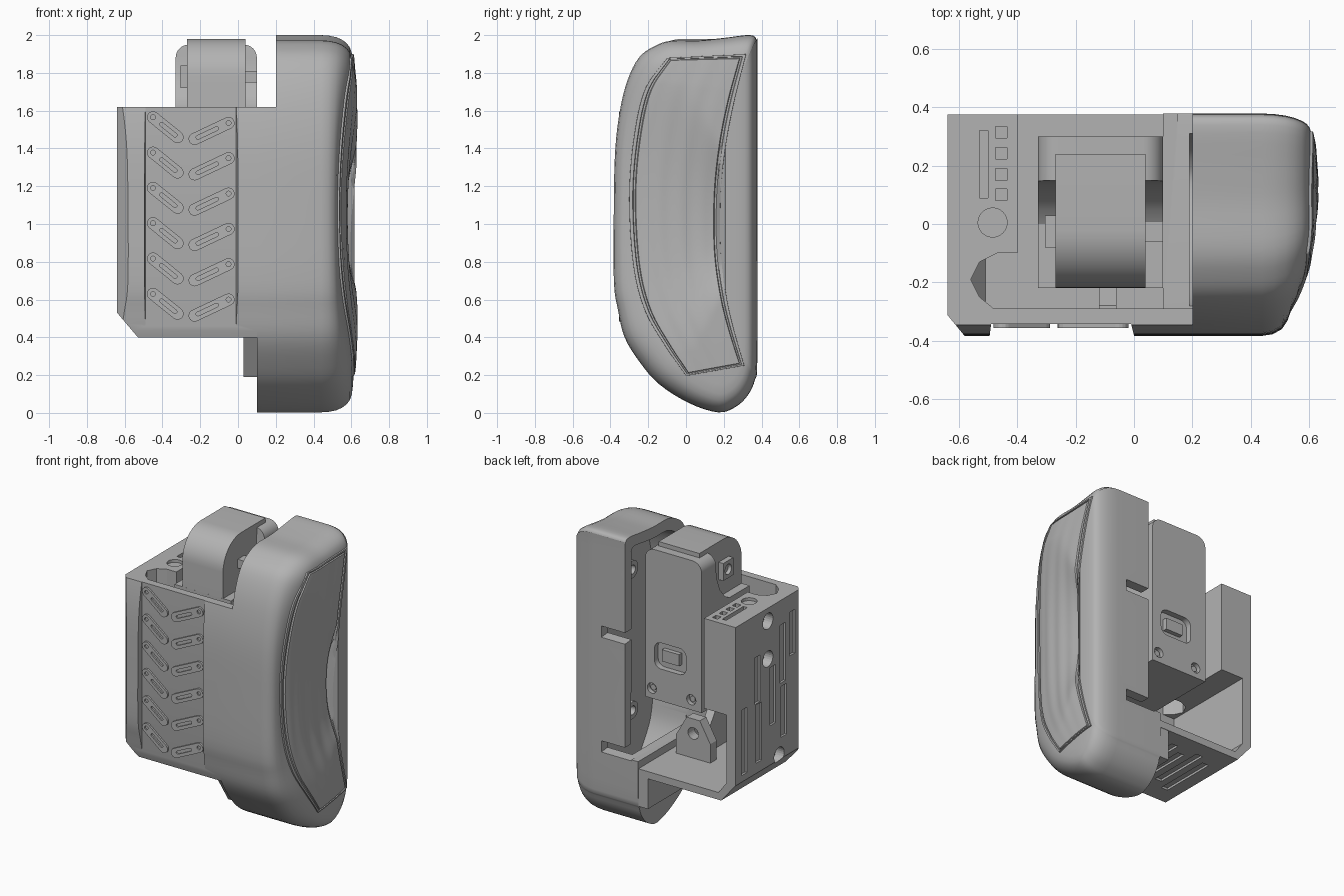
import bpy, bmesh, math
from mathutils import Vector
from mathutils.bvhtree import BVHTree

if "Cube" in bpy.data.objects:
    bpy.data.objects.remove(bpy.data.objects["Cube"])

gray = bpy.data.materials.new("plain gray")
gray.use_nodes = True
GRAY = (0.45, 0.45, 0.45, 1)
gray.diffuse_color = GRAY
gray.node_tree.nodes["Principled BSDF"].inputs["Base Color"].default_value = GRAY


def finish(name, bm):
    bmesh.ops.recalc_face_normals(bm, faces=bm.faces)
    me = bpy.data.meshes.new(name)
    bm.to_mesh(me)
    bm.free()
    me.materials.append(gray)
    ob = bpy.data.objects.new(name, me)
    bpy.context.collection.objects.link(ob)
    return ob


def loft(name, loops):
    """Closed solid through a list of matching vertex loops."""
    bm = bmesh.new()
    rings = [[bm.verts.new(p) for p in loop] for loop in loops]
    n = len(rings[0])
    for a, b in zip(rings, rings[1:]):
        for i in range(n):
            bm.faces.new((a[i], a[(i + 1) % n], b[(i + 1) % n], b[i]))
    bm.faces.new(rings[0])
    bm.faces.new(rings[-1])
    return finish(name, bm)


def prism(name, pts, axis, lo, hi):
    place = {"x": lambda p, t: (t, p[0], p[1]), "y": lambda p, t: (p[0], t, p[1]),
             "z": lambda p, t: (p[0], p[1], t)}[axis]
    return loft(name, [[place(p, t) for p in pts] for t in (lo, hi)])


def box(name, x, y, z):
    return prism(name, [(x[0], y[0]), (x[1], y[0]), (x[1], y[1]), (x[0], y[1])], "z", *z)


def circle(cx, cy, r, n=24):
    return [(cx + r * math.cos(math.tau * i / n), cy + r * math.sin(math.tau * i / n)) for i in range(n)]


def capsule(a, b, r, n=8):
    """Outline of a rounded bar from a to b."""
    ang = math.atan2(b[1] - a[1], b[0] - a[0])
    out = []
    for c, start in ((b, ang - math.pi / 2), (a, ang + math.pi / 2)):
        out += [(c[0] + r * math.cos(start + math.pi * i / n),
                 c[1] + r * math.sin(start + math.pi * i / n)) for i in range(n + 1)]
    return out


def round_rect(x0, x1, z0, z1, r):
    out = []
    for k, (cx, cz) in enumerate(((x1 - r, z1 - r), (x0 + r, z1 - r), (x0 + r, z0 + r), (x1 - r, z0 + r))):
        out += [(cx + r * math.cos(math.pi / 2 * (k + i / 8)),
                 cz + r * math.sin(math.pi / 2 * (k + i / 8))) for i in range(9)]
    return out


def combine(ob, tool, op="DIFFERENCE"):
    m = ob.modifiers.new("cut", "BOOLEAN")
    m.operation, m.solver, m.object = op, "EXACT", tool
    bpy.context.view_layer.objects.active = ob
    bpy.ops.object.modifier_apply(modifier=m.name)
    bpy.data.objects.remove(tool)


def smooth(ob, deg=30):
    bpy.ops.object.select_all(action="DESELECT")
    ob.select_set(True)
    bpy.context.view_layer.objects.active = ob
    bpy.ops.object.shade_smooth_by_angle(angle=math.radians(deg))


def spline(ctrl, steps, closed=False):
    """Catmull-Rom samples through the control points."""
    n, out = len(ctrl), []
    get = lambda i: Vector(ctrl[i % n] if closed else ctrl[max(0, min(n - 1, i))])
    for i in range(n if closed else n - 1):
        p0, p1, p2, p3 = (get(i + k) for k in (-1, 0, 1, 2))
        for s in range(steps):
            t = s / steps
            out.append(0.5 * (2 * p1 + (p2 - p0) * t + (2 * p0 - 5 * p1 + 4 * p2 - p3) * t * t
                              + (3 * p1 - p0 - 3 * p2 + p3) * t ** 3))
    return out if closed else out + [get(n - 1)]


# Side profile (y, z) shared by the shell and the housing front
profile = spline([(.375, 1.97), (.34, 2), (.2, 1.985), (.07, 1.972), (-.08, 1.97), (-.17, 1.94), (-.25, 1.88),
                  (-.31, 1.76), (-.35, 1.6), (-.375, 1.39), (-.382, 1.1), (-.382, .7), (-.36, .545),
                  (-.325, .4), (-.246, .27), (-.14, .15), (.02, .05), (.17, .003), (.26, .03),
                  (.325, .09), (.365, .175), (.378, .3), (.378, 1.1), (.378, 1.9)], 4, True)

# Rounded side shell, lofted with growing inset
loops = []
for x, d in ((.1, 0), (.44, 0), (.48, .006), (.52, .023), (.55, .048), (.575, .08), (.592, .115),
             (.603, .16), (.609, .22), (.613, .3), (.616, .42), (.617, .55)):
    loop = []
    for y, z in profile:
        wrap = max(0, -y / .38) * max(0, 1 - ((z - 1.05) / .9) ** 2)
        loop.append((x - .06 * wrap * min(1, d / .1), .2 + (y - .2) * (1 - d / .58),
                     1 + (z - 1) * (1 - d * (.45 + d))))
    loops.append(loop)
shell = loft("side_shell", loops)
bm = bmesh.new()
bm.from_mesh(shell.data)
tree = BVHTree.FromBMesh(bm)
bm.free()
combine(shell, box("cut_top", (0, .2), (-1, 1), (1.62, 2.2)))
combine(shell, box("cut_mid", (0, .2), (-.29, 1), (.5, 1.7)))
combine(shell, prism("cut_hollow", [(y * .82, 1 + (z - 1) * .92) for y, z in profile], "x", .19, .46))
for z in (1.31, .52):
    combine(shell, prism("cut_notch", [(.6, z - .05), (.3, z - .02), (.3, z + .05), (.6, z + .05)], "x", .15, .38))
smooth(shell)

# Cushion pad following the shell, with a groove inside its rim
left = spline([(0, .195), (-.115, .36), (-.22, .545), (-.28, .78), (-.302, 1.13), (-.28, 1.44),
               (-.22, 1.71), (-.1, 1.88)], 16)
right = spline([(.31, .25), (.255, .44), (.215, .62), (.185, .86), (.185, 1.15), (.21, 1.4),
                (.255, 1.64), (.32, 1.9)], 16)


def ticks(length, count):
    e = [t / length for t in (0, .002, .018, .021, .03, .034)]
    mid = [.1 + .8 * i / count for i in range(count + 1)]
    return e + mid + [1 - t for t in reversed(e)]


bm, grid = bmesh.new(), []
for v in ticks(1.65, 44):
    k = min(int(v * (len(left) - 1)), len(left) - 2)
    f = v * (len(left) - 1) - k
    a, b = left[k].lerp(left[k + 1], f), right[k].lerp(right[k + 1], f)
    row = []
    for u in ticks(.45, 24):
        y, z = a.lerp(b, u)
        e = min(min(u, 1 - u) * .45, min(v, 1 - v) * 1.65)
        hit = tree.ray_cast(Vector((1, y, z)), Vector((-1, 0, 0)))[0]
        s = math.sin(math.pi * u) * math.sin(math.pi * v)
        lift = -.02 if e < .001 else .01 if e < .019 else .003 if e < .031 else .01 + .014 * s
        if e > .05:
            lift += .003 * s * math.sin(u * 8 * math.pi)
        row.append(bm.verts.new((hit.x + lift, y, z)))
    grid.append(row)
for r, q in zip(grid, grid[1:]):
    for i in range(len(r) - 1):
        bm.faces.new((r[i], r[i + 1], q[i + 1], q[i]))
pad = finish("cushion_pad", bm)
if sum(p.normal.x for p in pad.data.polygons) < 0:
    pad.data.flip_normals()
smooth(pad, 35)

# Housing front wall with curved face, recessed panel and chamfered corner
front = prism("housing_front", [(-.64, .53), (-.53, .4), (.101, .4), (.101, 1.62), (-.64, 1.62)], "y", -.5, -.29)
curve = [(y, z) for y, z in profile if y < 0]
combine(front, prism("front_curve", curve + [(.5, curve[-1][1]), (.5, curve[0][1])], "x", -1, 1), "INTERSECT")
combine(front, prism("cut_panel", [(-.51, -.5), (-.49, -.343), (-.01, -.343), (.03, -.5)], "z", .3, 1.8))
combine(front, prism("cut_corner", [(-.7, -.6), (-.7, -.312), (-.64, -.312), (-.58, -.385), (-.58, -.6)],
                     "z", .3, 1.8))
smooth(front)

# Housing outer wall and floor, open at the back, with vents and holes
holes = ((.023, 1.53), (.023, 1.27), (-.1, .56))
tray = prism("housing_tray", [(-.64, 1.62), (-.64, .53), (-.53, .4), (.101, .4), (.101, .45), (-.51, .45),
                              (-.57, .53), (-.57, 1.62)], "y", -.291, .375)
for y, z in holes:
    combine(tray, prism("cut_hole", circle(y, z, .055), "x", -.7, -.575))
for y, z, h in ((.28, .8, .45), (.14, 1.17, .32), (.12, .8, .4), (-.03, 1.0, .4), (-.14, 1.25, .4),
                (-.15, .85, .35), (-.24, 1.35, .3)):
    combine(tray, box("cut_vent", (-.7, -.625), (y - .03, y + .03), (z - h / 2, z + h / 2)))
for i in range(5):
    x = -.44 + .1 * i
    combine(tray, box("cut_under", (x, x + .05), (-.2 + .06 * (i % 2), .2 + .06 * (i % 2)), (.3, .415)))

# Housing top column with a curved pocket and sockets
column = prism("housing_column", [(-.571, .375), (-.4, .375), (-.4, -.1), (-.47, -.1), (-.53, -.13), (-.56, -.19),
                                  (-.53, -.25), (-.48, -.291), (-.571, -.291)], "z", 1, 1.62)
for y in (.315, .243, .17, .1):
    combine(column, box("cut_square", (-.475, -.435), (y - .02, y + .02), (1.58, 1.7)))
combine(column, box("cut_slot", (-.53, -.5), (.09, .32), (1.58, 1.7)))
combine(column, prism("cut_round", circle(-.485, .005, .05), "z", 1.6, 1.7))

# Chevron rows of slotted bars on the front panel
for i in range(6):
    z = 1.565 - .187 * i
    for side, a, b in (("left", (-.05, z - .03), (-.23, z - .115)), ("right", (-.45, z), (-.32, z - .105))):
        bar = prism(f"chevron_{side}_{i + 1}", capsule(a, b, .032), "y", -.356, -.34)
        A, B = Vector(a), Vector(b)
        combine(bar, prism("cut_bar", capsule(A.lerp(B, .35), A.lerp(B, .9), .01), "y", -.4, -.346))
        combine(bar, prism("cut_pin", circle(*a, .013, 12), "y", -.4, -.346))

# Central carrier: base, back plate and the curved step between them
carrier = prism("carrier", [(-.22, .92), (.3, .92), (.3, 1.95), (.15, 1.95), (.14, 1.79), (.1, 1.69), (.05, 1.63),
                            (0, 1.6), (-.22, 1.6)], "x", -.33, .1)
combine(carrier, prism("round_top", round_rect(-.33, .1, .8, 1.95, .07), "y", -.5, .5), "INTERSECT")
combine(carrier, prism("cut_port", round_rect(-.21, .03, 1.14, 1.32, .05), "y", .26, .5))
for x in (.05, -.25):
    combine(carrier, prism("cut_screw", circle(x, .99, .035), "y", .27, .5))
smooth(carrier)
box("port_plug", (-.15, -.02), (.25, .29), (1.19, 1.27))
for x in (.05, -.25):
    prism("plate_screw", circle(x, .99, .02), "y", .25, .285)

# Rounded head between the side steps
arc = [(-.02 - .2 * math.sin(t * math.pi / 20), 1.78 + .2 * math.cos(t * math.pi / 20)) for t in range(11)]
head = prism("head_block", arc + [(-.219, 1), (.24, 1), (.24, 1.98)], "x", -.27, .04)
smooth(head)
box("left_boss", (.03, .1), (-.06, .01), (1.75, 1.81))
boss = box("right_boss", (-.305, -.26), (-.08, .03), (1.72, 1.84))
combine(boss, prism("cut_boss", circle(-.025, 1.78, .035), "x", -.4, -.28))

# Bracket in the lower bay, foot block and shell bosses
bracket = prism("bracket", [(-.22, .45), (.04, .45), (.04, .58), (-.04, .72), (-.14, .72), (-.22, .58)],
                "y", -.02, .05)
combine(bracket, prism("cut_bracket", circle(-.09, .62, .04), "y", -.2, .2))
prism("bracket_rib", [(-.3, .45), (.03, .45), (-.28, .9), (-.3, .9)], "x", -.12, -.06)
prism("foot_block", [(-.29, .41), (-.15, .19), (.372, .19), (.372, .41)], "x", .03, .12)
for z in (1.7, .73):
    ring = prism("shell_boss", circle(.18, z, .06), "x", .28, .5)
    combine(ring, prism("cut_ring", circle(.18, z, .03), "x", .2, .4))
    smooth(ring)
